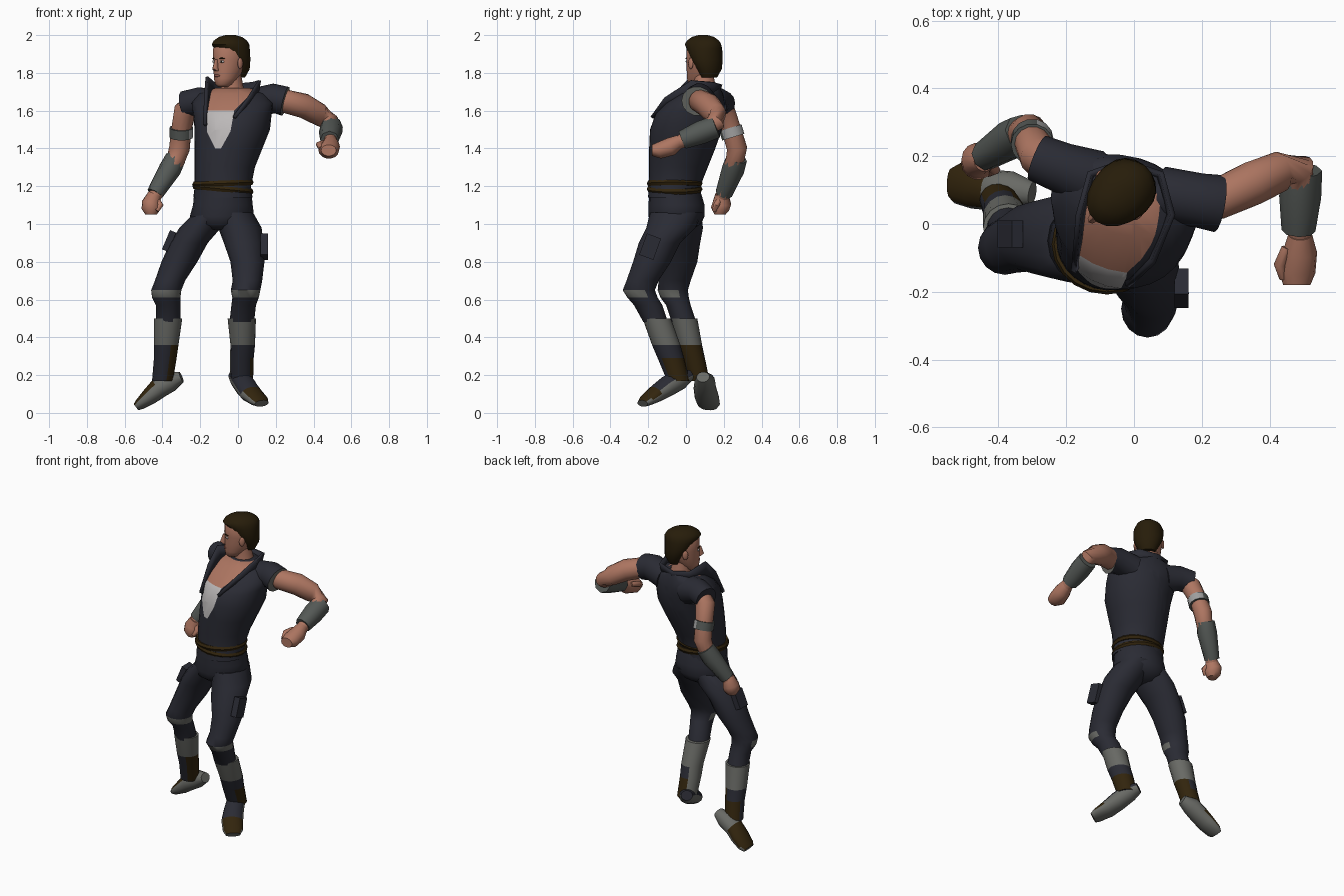
import bpy
import bmesh
from math import sin, cos, pi, radians
from mathutils import Vector, Matrix

default_cube = bpy.data.objects.get("Cube")
if default_cube:
    bpy.data.objects.remove(default_cube, do_unlink=True)


def make_material(name, red, green, blue):
    material = bpy.data.materials.new(name)
    material.use_nodes = True
    colour = (red, green, blue, 1)
    material.diffuse_color = colour
    shader = material.node_tree.nodes["Principled BSDF"]
    shader.inputs["Base Color"].default_value = colour
    shader.inputs["Roughness"].default_value = 0.9
    return material


NAVY = make_material("navy_cloth", .023, .024, .034)
SKIN = make_material("skin", .42, .18, .12)
HAIR = make_material("dark_hair", .02, .012, .003)
LEATHER = make_material("brown_leather", .032, .018, .004)
GREY = make_material("pale_grey", .14, .143, .13)
STEEL = make_material("steel_grey", .09, .1, .093)
SILVER = make_material("silver_grey", .35, .35, .35)
WHITE = make_material("white_cloth", .5, .48, .48)
LIPS = make_material("lips", .28, .09, .07)

UP = Vector((0, 0, 1))
SIDE = Vector((1, 0, 0))


def finish(name, bm, materials, rule=None, transform=None):
    """Turn a bmesh into a smooth shaded object, coloured by a face rule."""
    bmesh.ops.recalc_face_normals(bm, faces=bm.faces)
    if rule:
        for face in bm.faces:
            face.material_index = materials.index(rule(face.calc_center_median(), face.normal))
    if transform:
        bm.transform(transform)
    mesh = bpy.data.meshes.new(name)
    bm.to_mesh(mesh)
    bm.free()
    for material in materials:
        mesh.materials.append(material)
    part = bpy.data.objects.new(name, mesh)
    bpy.context.collection.objects.link(part)
    bpy.ops.object.select_all(action='DESELECT')
    part.select_set(True)
    bpy.context.view_layer.objects.active = part
    bpy.ops.object.shade_smooth_by_angle(angle=radians(50))
    return part


def loft_mesh(rings, sides=14, side=SIDE, level=False):
    """Skin a row of elliptical rings (x, y, z, width, depth)."""
    bm = bmesh.new()
    centres = [Vector(ring[:3]) for ring in rings]
    loops = []
    for i, ring in enumerate(rings):
        ahead = centres[min(i + 1, len(rings) - 1)]
        behind = centres[max(i - 1, 0)]
        axis = UP if level else (ahead - behind).normalized()
        across = (side - axis * side.dot(axis)).normalized()
        deep = axis.cross(across)
        width, depth = ring[3], ring[-1]
        loops.append([bm.verts.new(centres[i] + across * width * cos(2 * pi * k / sides)
                                   + deep * depth * sin(2 * pi * k / sides))
                      for k in range(sides)])
    for low, high in zip(loops, loops[1:]):
        for k in range(sides):
            n = (k + 1) % sides
            bm.faces.new((low[k], low[n], high[n], high[k]))
    bm.faces.new(loops[0])
    bm.faces.new(loops[-1])
    return bm


def loft(name, rings, material, transform=None, **options):
    return finish(name, loft_mesh(rings, **options), [material], transform=transform)


def solid(name, material, centre, size, rotation=None, ball=False, transform=None):
    """A scaled box or ball."""
    bm = bmesh.new()
    if ball:
        bmesh.ops.create_uvsphere(bm, u_segments=12, v_segments=8, radius=.5)
    else:
        bmesh.ops.create_cube(bm, size=1)
    place = Matrix.Translation(centre) @ (rotation or Matrix()) @ Matrix.Diagonal((*size, 1))
    bm.transform(place)
    return finish(name, bm, [material], transform=transform)


# Vest: one twisted torso, with the open neckline cut in as clean edges
twist = Vector((.96, -.27, 0))
torso = loft_mesh([(-.08, -.06, 1.14, .158, .14), (-.08, -.06, 1.2, .15, .135),
                   (-.07, -.04, 1.3, .16, .155), (-.05, -.02, 1.4, .18, .175),
                   (-.03, 0, 1.5, .2, .19), (-.03, .02, 1.58, .21, .18),
                   (-.03, .05, 1.64, .22, .15), (-.03, .08, 1.69, .18, .11),
                   (-.03, .1, 1.72, .09, .08)], sides=28, side=twist, level=True)
neckline_right = [(-.12, 1.4), (-.165, 1.49), (-.165, 1.6), (-.15, 1.75)]
neckline_left = [(-.09, 1.4), (-.04, 1.49), (-.02, 1.6), (.05, 1.67), (.1, 1.75)]


def slice_torso(point, normal):
    everything = torso.verts[:] + torso.edges[:] + torso.faces[:]
    bmesh.ops.bisect_plane(torso, geom=everything, plane_co=point, plane_no=normal)


for line in (neckline_right, neckline_left):
    for (x, z), (nx, nz) in zip(line, line[1:]):
        slice_torso((x, 0, z), (nz - z, 0, x - nx))
slice_torso((0, 0, 1.6), UP)


def edge_at(line, height):
    for (x, z), (nx, nz) in zip(line, line[1:]):
        if z <= height <= nz:
            return x + (nx - x) * (height - z) / (nz - z)
    return line[0][0]


def vest_rule(centre, normal):
    open_front = edge_at(neckline_right, centre.z) < centre.x < edge_at(neckline_left, centre.z)
    if open_front and centre.y < .08 and centre.z > 1.4:
        return WHITE if centre.z < 1.6 else SKIN
    return NAVY


finish("vest", torso, [NAVY, WHITE, SKIN], vest_rule)

# Standing collar running into the lapels
collar_path = [(-.17, -.13, 1.52, 0), (-.16, -.05, 1.64, .04), (-.15, .03, 1.69, .08),
               (-.12, .14, 1.69, .05), (-.03, .17, 1.69, .04), (.07, .14, 1.69, .05),
               (.1, .03, 1.68, .07), (.05, -.1, 1.63, .03), (-.02, -.17, 1.56, 0)]
bm = bmesh.new()
strip = []
for x, y, z, rise in collar_path:
    outward = Vector((x + .03, y - .06, 0)).normalized() * .015
    base = Vector((x, y, z))
    strip.append((bm.verts.new(base), bm.verts.new(base + outward + UP * (rise + .01))))
for (a, b), (c, d) in zip(strip, strip[1:]):
    bm.faces.new((a, c, d, b))
collar = finish("collar", bm, [NAVY])
thickness = collar.modifiers.new("thickness", 'SOLIDIFY')
thickness.thickness = .015
thickness.offset = 0


# Cap sleeves, their open ends slanting inward below; the left one has a pale lining
def sleeve_rule(centre, normal):
    return GREY if normal.x > .75 else NAVY


left_sleeve = loft_mesh([(.08, .09, 1.64, .08), (.19, .07, 1.665, .08), (.25, .06, 1.65, .085, .08)],
                        side=Vector((0, 1, 0)))
finish("left_sleeve", left_sleeve, [NAVY, GREY], sleeve_rule)
loft("right_sleeve", [(-.12, .13, 1.625, .09), (-.21, .165, 1.65, .075), (-.285, .195, 1.635, .07)],
     NAVY, side=Vector((0, 1, 0)))

# Arms, gauntlets and fists
loft("left_arm", [(.17, .08, 1.66, .04), (.25, .075, 1.65, .062), (.35, .12, 1.625, .066),
                  (.43, .155, 1.58, .06), (.485, .16, 1.54, .05), (.49, .08, 1.49, .04),
                  (.49, -.06, 1.42, .035)], SKIN, side=UP)
loft("left_gauntlet", [(.495, .16, 1.515, .06), (.49, .08, 1.485, .062), (.485, -.02, 1.445, .05)],
     STEEL, sides=8)
loft("left_hand", [(.49, -.03, 1.44, .035), (.49, -.08, 1.41, .05), (.48, -.14, 1.39, .055, .045),
                   (.48, -.18, 1.39, .04, .03)], SKIN)
loft("left_thumb", [(.45, -.07, 1.43, .015), (.43, -.12, 1.42, .018), (.44, -.16, 1.4, .012)],
     SKIN, sides=8)
loft("right_arm", [(-.23, .17, 1.65, .05), (-.28, .2, 1.6, .06), (-.3, .24, 1.5, .053),
                   (-.31, .27, 1.4, .055), (-.33, .26, 1.34, .05), (-.45, .19, 1.13, .035)], SKIN)
loft("right_gauntlet", [(-.33, .27, 1.35, .055), (-.36, .25, 1.29, .06), (-.44, .2, 1.16, .045)],
     STEEL, sides=8)
loft("right_hand", [(-.44, .19, 1.16, .035), (-.46, .19, 1.11, .05), (-.46, .18, 1.08, .05),
                    (-.46, .18, 1.05, .03)], SKIN)
loft("right_thumb", [(-.43, .18, 1.13, .015), (-.41, .16, 1.1, .016), (-.43, .15, 1.07, .012)],
     SKIN, sides=8)


# Arm band, polished on the inner half
def band_rule(centre, normal):
    return SILVER if normal.x > .1 and normal.y > -.8 else STEEL


finish("right_arm_band", loft_mesh([(-.3, .235, 1.51, .063), (-.3, .25, 1.46, .063)]),
       [STEEL, SILVER], band_rule)

# Hips and crossed belts
loft("hips", [(-.1, -.06, .97, .06, .09), (-.095, -.055, 1, .14, .135), (-.085, -.05, 1.04, .17, .148),
              (-.08, -.05, 1.1, .158, .148), (-.08, -.06, 1.18, .15, .135)],
     NAVY, level=True, sides=20)
for label, height, tilt in (("upper", 1.215, -.04), ("lower", 1.185, .1)):
    lean = Matrix.Translation((-.08, -.06, height)) @ Matrix.Rotation(tilt, 4, 'Y')
    loft(label + "_belt", [(0, 0, -.015, .155, .14), (0, 0, 0, .163, .148), (0, 0, .015, .155, .14)],
         LEATHER, transform=lean, level=True, sides=20)


# Legs with knee patches, patched boots and feet
def leg_rule(centre, normal):
    return GREY if .61 < centre.z < .65 and normal.y < .5 else NAVY


def boot_rule(inner, patch):
    def rule(centre, normal):
        if centre.z > .36:
            return GREY
        if normal.x * inner > .35 and normal.y > -.9 + .6 * (inner < 0):
            return patch
        low_patch = centre.z < .29 and (normal.y > .4 or normal.x > .6)
        return LEATHER if low_patch else NAVY
    return rule


def foot_rule(instep, toe_height):
    def rule(centre, normal):
        if normal.z > .25:
            return LEATHER if centre.z < toe_height else instep
        return GREY
    return rule


legs = {
    "right": [(-.14, -.05, 1.06, .09, .13), (-.2, -.04, .98, .11, .13), (-.26, -.04, .9, .1, .115),
              (-.31, -.04, .8, .095, .1), (-.36, -.06, .7, .08, .085), (-.38, -.07, .65, .08),
              (-.38, -.06, .61, .075), (-.37, -.04, .57, .065), (-.37, -.01, .48, .065)],
    "left": [(-.03, -.05, 1.06, .11, .14), (.01, -.08, .98, .115, .13), (.03, -.14, .9, .105, .11),
             (.05, -.18, .8, .09, .1), (.05, -.23, .7, .078, .085), (.04, -.25, .65, .078, .085),
             (.04, -.23, .61, .07, .08), (.03, -.2, .57, .065, .075), (.02, -.16, .48, .065)]}
boots = {
    "right": [(-.37, -.01, .5, .075, .07), (-.38, .02, .36, .065), (-.385, .04, .29, .06),
              (-.4, .07, .17, .055)],
    "left": [(.02, -.155, .5, .075), (.025, -.105, .36, .065, .075), (.02, -.08, .29, .063, .07),
             (.02, -.04, .17, .06)]}
feet = {
    "right": [(-.3, .09, .19, .035, .03), (-.36, .1, .165, .055), (-.42, .1, .13, .06, .055),
              (-.47, .11, .085, .065, .045), (-.52, .12, .045, .06, .03),
              (-.54, .12, .03, .045, .02)],
    "left": [(-.02, .02, .2, .035, .03), (.01, -.03, .18, .055), (.04, -.1, .14, .06, .055),
             (.07, -.16, .1, .065, .045), (.11, -.21, .065, .06, .03), (.125, -.23, .05, .045, .02)]}
for which, inner, patch, instep, toe_height in (("right", 1, LEATHER, GREY, .15),
                                                ("left", -1, GREY, NAVY, .13)):
    finish(which + "_leg", loft_mesh(legs[which], level=True, sides=16), [NAVY, GREY], leg_rule)
    finish(which + "_boot", loft_mesh(boots[which], level=True, sides=16),
           [GREY, LEATHER, NAVY], boot_rule(inner, patch))
    heel, toe = Vector(feet[which][0][:3]), Vector(feet[which][-1][:3])
    foot = loft_mesh(feet[which], side=(toe - heel).cross(UP).normalized())
    finish(which + "_foot", foot, [GREY, LEATHER, NAVY], foot_rule(instep, toe_height))

# Thigh pockets
solid("left_pocket", NAVY, (.14, -.19, .88), (.04, .08, .12), Matrix.Rotation(-.35, 4, 'X'))
solid("right_pocket", NAVY, (-.365, -.03, .91), (.035, .08, .11), Matrix.Rotation(.4, 4, 'Y'))

# Head, modelled facing forward and then turned to its right
turn = Matrix.Translation((-.04, .09, 0)) @ Matrix.Rotation(radians(-48), 4, 'Z')
loft("neck", [(-.03, .1, 1.66, .075), (-.03, .1, 1.72, .06), (-.04, .09, 1.8, .055)], SKIN, level=True)
loft("head", [(0, -.05, 1.725, .025, .03), (0, -.045, 1.74, .045, .05), (0, -.03, 1.77, .06, .07),
              (0, -.01, 1.82, .072, .09), (0, 0, 1.87, .08, .1), (0, 0, 1.93, .08, .1),
              (0, 0, 1.98, .05, .07)], SKIN, transform=turn, level=True, sides=18)
loft("hair", [(0, .05, 1.775, .045, .035), (0, .05, 1.82, .072, .058), (0, .03, 1.87, .088, .08),
              (0, .02, 1.9, .09), (0, .01, 1.93, .09, .1), (0, 0, 1.95, .086, .11),
              (0, 0, 1.97, .077, .098), (0, 0, 1.99, .05, .07), (0, 0, 2, .02, .03)],
     HAIR, transform=turn, level=True, sides=18)
loft("nose", [(0, -.1, 1.81, .016, .012), (0, -.105, 1.82, .015, .022), (0, -.1, 1.87, .007, .01)],
     SKIN, transform=turn, level=True, sides=8)
solid("mouth", LIPS, (0, -.096, 1.785), (.045, .016, .014), ball=True, transform=turn)
for which, s in (("left", 1), ("right", -1)):
    slant = Matrix.Rotation(s * .45, 4, 'Z')
    solid(which + "_eye", WHITE, (s * .033, -.09, 1.86), (.026, .012, .013), slant, True, turn)
    solid(which + "_pupil", HAIR, (s * .033, -.094, 1.86), (.009, .007, .01), slant, True, turn)
    solid(which + "_brow", HAIR, (s * .033, -.091, 1.877), (.036, .012, .007), slant, True, turn)
    solid(which + "_ear", SKIN, (s * .083, -.005, 1.85), (.018, .035, .06), ball=True, transform=turn)
